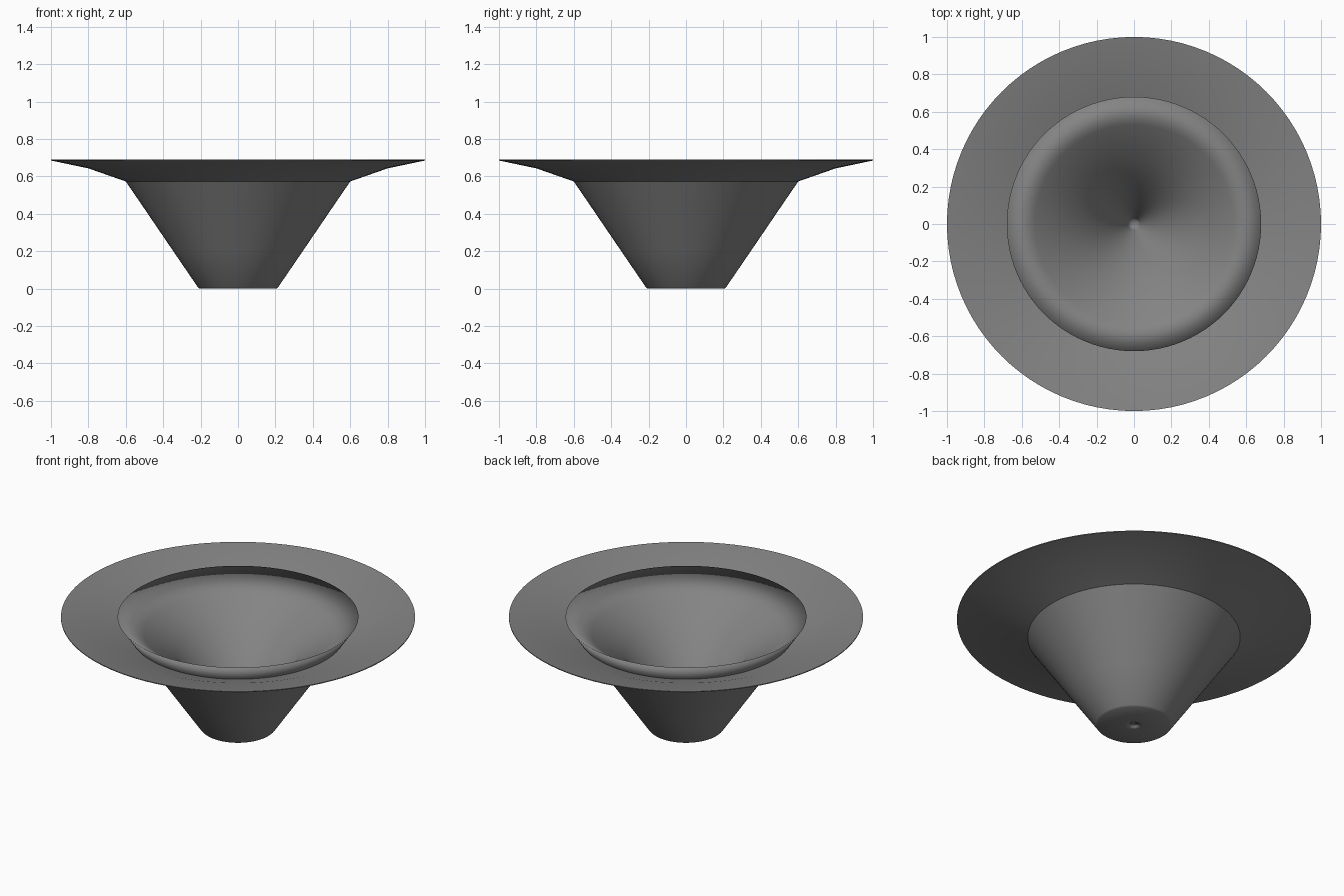
import bpy, bmesh, math

if "Cube" in bpy.data.objects:
    bpy.data.objects.remove(bpy.data.objects["Cube"])

SEGMENTS = 96

grey = bpy.data.materials.new("dark_grey")
grey.diffuse_color = (0.23, 0.23, 0.23, 1)
grey.use_nodes = True
grey.node_tree.nodes["Principled BSDF"].inputs["Base Color"].default_value = grey.diffuse_color


def lathe(name, profile, smooth_angle, closed=False):
    """Spin a (radius, height) profile round the z axis; radius 0 makes a pole."""
    bm = bmesh.new()
    rings = []
    for r, z in profile:
        if r == 0:
            rings.append([bm.verts.new((0, 0, z))] * SEGMENTS)
        else:
            rings.append([bm.verts.new((r * math.cos(2 * math.pi * i / SEGMENTS),
                                        r * math.sin(2 * math.pi * i / SEGMENTS), z))
                          for i in range(SEGMENTS)])
    pairs = list(zip(rings, rings[1:]))
    if closed:
        pairs.append((rings[-1], rings[0]))
    for a, b in pairs:
        for i in range(SEGMENTS):
            j = (i + 1) % SEGMENTS
            corners = list(dict.fromkeys((a[i], a[j], b[j], b[i])))
            bm.faces.new(corners)
    bmesh.ops.recalc_face_normals(bm, faces=bm.faces)
    mesh = bpy.data.meshes.new(name)
    bm.to_mesh(mesh)
    bm.free()
    mesh.materials.append(grey)
    obj = bpy.data.objects.new(name, mesh)
    bpy.context.collection.objects.link(obj)
    bpy.ops.object.select_all(action='DESELECT')
    obj.select_set(True)
    bpy.context.view_layer.objects.active = obj
    bpy.ops.object.shade_smooth_by_angle(angle=math.radians(smooth_angle))
    return obj


# Tapered body: flat foot, straight cone, soft-shaded lip, funnel inside, tiny plugged drain
lathe("tapered_bowl", [
    (0, 0.005), (0.025, 0.005), (0.025, 0.0), (0.05, 0.0),
    (0.205, 0.0), (0.215, 0.008), (0.35, 0.206), (0.52, 0.456),
    (0.60, 0.573), (0.68, 0.69),
    (0.53, 0.587), (0.345, 0.46),
    (0.03, 0.03), (0.025, 0.01), (0, 0.01),
], 180)

# Wide thin brim flaring out from the cone below the lip
lathe("brim", [
    (0.60, 0.573), (0.80, 0.643), (1.0, 0.685),
    (1.0, 0.69), (0.80, 0.65), (0.60, 0.581),
], 40, closed=True)
